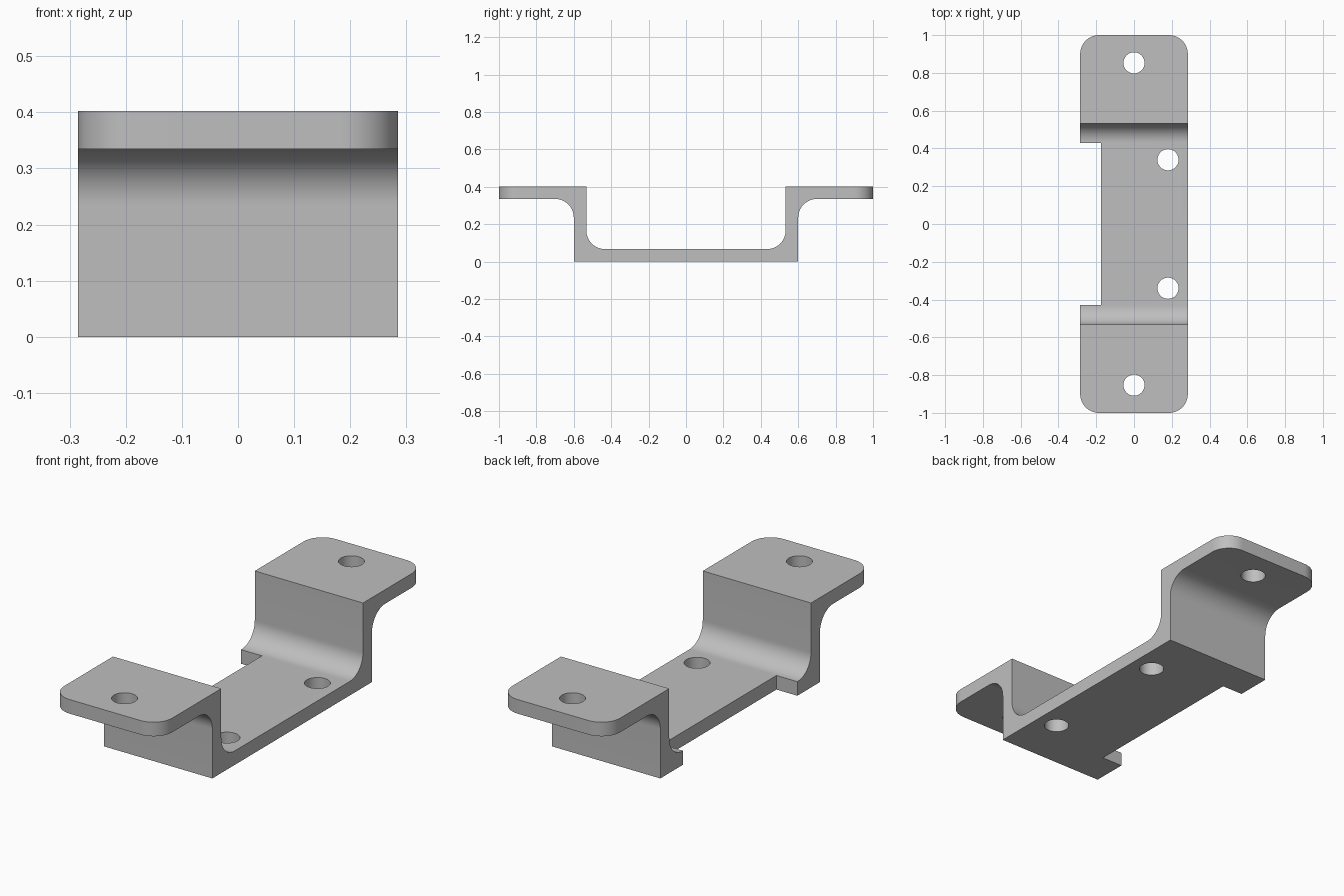
import bpy, bmesh
from math import sin, cos, pi, radians

cube = bpy.data.objects.get("Cube")
if cube:
    bpy.data.objects.remove(cube, do_unlink=True)

HALF_W, THICK, HEIGHT = 0.285, 0.067, 0.402
INNER, OUTER, FILLET = 0.533, 0.6, 0.1

grey = bpy.data.materials.new("plain grey")
grey.use_nodes = True
colour = (0.52, 0.52, 0.52, 1)
grey.diffuse_color = colour
grey.node_tree.nodes["Principled BSDF"].inputs["Base Color"].default_value = colour


def arc(cx, cy, r, start, end, steps=16):
    angles = [radians(start + (end - start) * i / steps) for i in range(steps + 1)]
    return [(cx + r * cos(a), cy + r * sin(a)) for a in angles]


def prism(name, outline, place, depth):
    """Extrude a closed outline; place maps its 2D points into space."""
    bm = bmesh.new()
    face = bm.faces.new([bm.verts.new(place(*p)) for p in outline])
    extruded = bmesh.ops.extrude_face_region(bm, geom=[face])["geom"]
    moved = [g for g in extruded if isinstance(g, bmesh.types.BMVert)]
    bmesh.ops.translate(bm, vec=depth, verts=moved)
    bmesh.ops.recalc_face_normals(bm, faces=bm.faces)
    mesh = bpy.data.meshes.new(name)
    bm.to_mesh(mesh)
    bm.free()
    mesh.materials.append(grey)
    obj = bpy.data.objects.new(name, mesh)
    bpy.context.collection.objects.link(obj)
    return obj


def combine(target, tool, operation):
    bpy.context.view_layer.objects.active = target
    mod = target.modifiers.new("cut", 'BOOLEAN')
    mod.object, mod.operation, mod.solver = tool, operation, 'EXACT'
    bpy.ops.object.modifier_apply(modifier=mod.name)
    bpy.data.objects.remove(tool, do_unlink=True)


def vertical(x, y):
    return (x, y, -0.2)


# Bent strip: side profile with filleted inner bends, mirrored in y
half = [(OUTER, 0)]
half += arc(OUTER + FILLET, HEIGHT - THICK - FILLET, FILLET, 180, 90)
half += [(1.1, HEIGHT - THICK), (1.1, HEIGHT), (INNER, HEIGHT)]
half += arc(INNER - FILLET, THICK + FILLET, FILLET, 0, -90)
profile = half + [(-y, z) for y, z in reversed(half)]
bracket = prism("mounting_bracket", profile, lambda y, z: (-0.4, y, z), (0.8, 0, 0))

# Plan outline: rounded end corners
corner = arc(HALF_W - FILLET, 1 - FILLET, FILLET, 0, 90)
right = corner + [(-x, y) for x, y in reversed(corner)]
plan = right + [(-x, -y) for x, y in right]
combine(bracket, prism("plan_cutter", plan, vertical, (0, 0, 1)), 'INTERSECT')

# Notch along one edge of the base
notch = [(-0.4, -0.43), (-0.175, -0.43), (-0.175, 0.43), (-0.4, 0.43)]
combine(bracket, prism("notch_cutter", notch, vertical, (0, 0, 1)), 'DIFFERENCE')

# Screw holes in the tabs and base
for x, y in ((0, 0.853), (0.18, 0.34)):
    for side in (-1, 1):
        ring = arc(x, y * side, 0.056, 0, 360, 40)[:-1]
        combine(bracket, prism("hole_cutter", ring, vertical, (0, 0, 1)), 'DIFFERENCE')

bpy.ops.object.select_all(action='DESELECT')
bracket.select_set(True)
bpy.context.view_layer.objects.active = bracket
bpy.ops.object.shade_smooth_by_angle(angle=radians(30))
